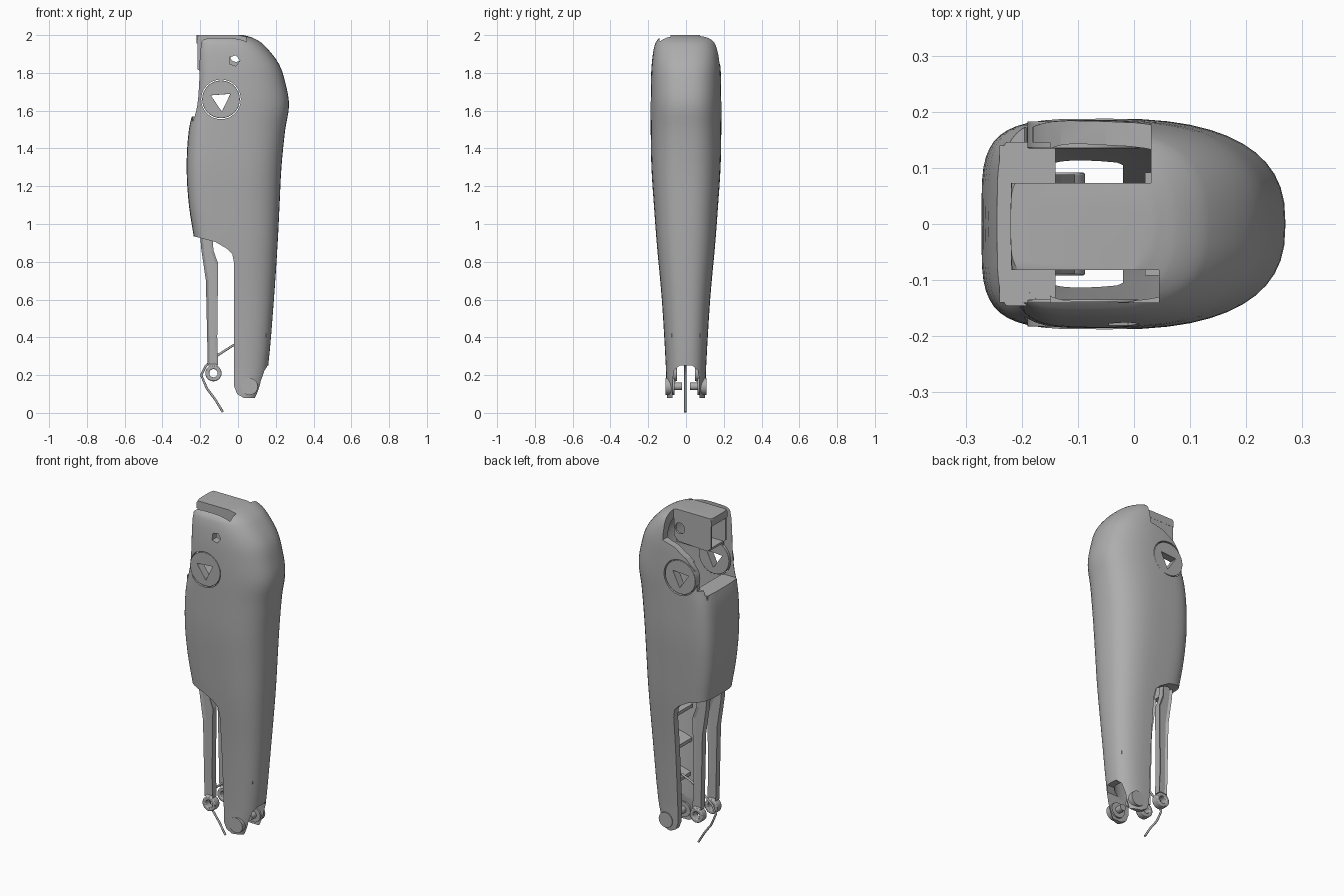
import bpy, bmesh, math
from mathutils import Vector

if "Cube" in bpy.data.objects:
    bpy.data.objects.remove(bpy.data.objects["Cube"])

grey = bpy.data.materials.new("plain grey")
grey.use_nodes = True
colour = (0.42, 0.42, 0.42, 1)
grey.diffuse_color = colour
grey.node_tree.nodes["Principled BSDF"].inputs["Base Color"].default_value = colour


def finish(bm, name):
    bmesh.ops.recalc_face_normals(bm, faces=bm.faces)
    mesh = bpy.data.meshes.new(name)
    bm.to_mesh(mesh)
    bm.free()
    ob = bpy.data.objects.new(name, mesh)
    bpy.context.collection.objects.link(ob)
    mesh.materials.append(grey)
    return ob


def select(ob):
    bpy.ops.object.select_all(action='DESELECT')
    ob.select_set(True)
    bpy.context.view_layer.objects.active = ob


def smooth(ob, angle=35):
    select(ob)
    bpy.ops.object.shade_smooth_by_angle(angle=math.radians(angle))


def prism(name, outline, lo, hi, axis='Y'):
    """Extrude a 2D outline (x,z along Y, or y,z along X) from lo to hi."""
    bm = bmesh.new()
    ends = []
    for d in (lo, hi):
        ends.append([bm.verts.new((a, d, b) if axis == 'Y' else (d, a, b)) for a, b in outline])
    n = len(outline)
    bm.faces.new(ends[0])
    bm.faces.new(ends[1][::-1])
    for i in range(n):
        j = (i + 1) % n
        bm.faces.new((ends[0][i], ends[1][i], ends[1][j], ends[0][j]))
    return finish(bm, name)


def box(name, x, y, z):
    return prism(name, [(x[0], z[0]), (x[1], z[0]), (x[1], z[1]), (x[0], z[1])], *y)


def disc(name, x, z, r, lo, hi, sides=32, turn=0.0):
    angles = [turn + math.tau * i / sides for i in range(sides)]
    return prism(name, [(x + r * math.cos(a), z + r * math.sin(a)) for a in angles], lo, hi)


def cut(ob, cutter):
    mod = ob.modifiers.new("cut", 'BOOLEAN')
    mod.object, mod.operation, mod.solver = cutter, 'DIFFERENCE', 'EXACT'
    select(ob)
    bpy.ops.object.modifier_apply(modifier=mod.name)
    bpy.data.objects.remove(cutter)


def bevel(ob, width):
    mod = ob.modifiers.new("bevel", 'BEVEL')
    mod.width, mod.segments, mod.limit_method = width, 2, 'ANGLE'


# Shell sections: height, back edge, front edge, half width, widest point
sections = [
    (2.0, -.22, .03, .1, -.08), (1.985, -.22, .08, .14, -.07), (1.95, -.22, .135, .165, -.06),
    (1.85, -.22, .215, .181, -.05), (1.75, -.22, .25, .186, -.05), (1.63, -.23, .27, .188, -.05),
    (1.5, -.26, .25, .187, -.05), (1.3, -.272, .23, .183, -.04), (1.1, -.26, .22, .17, -.03),
    (.9, -.23, .21, .155, -.01), (.6, -.2, .19, .128, .0), (.25, -.2, .16, .107, .0),
    (.14, -.2, .138, .104, .0), (.06, -.2, .1, .1, .0)]


def catmull(rows, steps=4):
    out = []
    for i in range(len(rows) - 1):
        p0, p1, p2 = (Vector(rows[k]) for k in (max(i - 1, 0), i, i + 1))
        p3 = Vector(rows[min(i + 2, len(rows) - 1)])
        h = p1[0] - p2[0]
        # tangents scaled by height spacing
        m1 = (p2 - p0) * (h / max(p0[0] - p2[0], h))
        m2 = (p3 - p1) * (h / max(p1[0] - p3[0], h))
        for s in range(steps):
            t = s / steps
            out.append(p1 * (2*t**3 - 3*t*t + 1) + m1 * (t**3 - 2*t*t + t)
                       + p2 * (3*t*t - 2*t**3) + m2 * (t**3 - t*t))
    return out + [Vector(rows[-1])]


def loft(name, wall=0.0):
    bm = bmesh.new()
    rings = []
    count = 48
    for z, back, front, half, mid in catmull(sections):
        if wall:
            z -= wall * min(max((z - 1.6) / .4, 0), 1)
            if z < .1:
                z -= .15
        ring = []
        for i in range(count):
            c, s = math.cos(math.tau * i / count), math.sin(math.tau * i / count)
            n = 2.55 if c > 0 else 4.5
            reach = front - wall - mid if c > 0 else mid - back - wall
            x = mid + math.copysign(abs(c) ** (2 / n), c) * reach
            y = math.copysign(abs(s) ** (2 / n), s) * (half - wall)
            ring.append(bm.verts.new((x, y, z)))
        rings.append(ring)
    for a, b in zip(rings, rings[1:]):
        for i in range(count):
            j = (i + 1) % count
            bm.faces.new((a[i], a[j], b[j], b[i]))
    bm.faces.new(rings[0])
    bm.faces.new(rings[-1])
    return finish(bm, name)


# Hollow shell with the open channel below the calf
shell = loft("leg_shell")
cut(shell, loft("hollow", .04))
cut(shell, prism("channel", [
    (-.5, .95), (-.235, .935), (-.12, .905), (-.06, .87), (-.03, .84), (-.02, .79), (-.02, .14),
    (-.005, .1), (.03, .08), (.12, .08), (.12, -.2), (-.5, -.2)], -.4, .4))
# Knee opening, top slots and the lowered cheek
cut(shell, box("knee", (-.5, -.15), (-.145, .145), (1.57, 1.955)))
cut(shell, box("slot_a", (-.5, .03), (.073, .143), (1.85, 2.2)))
cut(shell, box("slot_b", (-.5, .045), (-.14, -.082), (1.85, 2.2)))
cut(shell, prism("cheek", [
    (.03, 2.2), (.03, 1.85), (-.05, 1.83), (-.13, 1.78), (-.18, 1.72), (-.195, 1.6),
    (-.5, 1.6), (-.5, 2.2)], .073, .4))
# Ankle fork arch, joint hole and small pin hole
cut(shell, prism("arch", [
    (-.068, -.1), (.068, -.1), (.072, .17), (.062, .225), (.035, .25), (-.035, .25),
    (-.062, .225), (-.072, .17)], -.4, .4, 'X'))
cut(shell, disc("joint_hole", -.09, 1.66, .105, -.4, .4))
cut(shell, disc("pin_hole", -.02, 1.865, .03, -.4, -.1, 5))
smooth(shell)

# Box-shaped knee housing under the top strip
for side, y in (("left", .06), ("right", -.078)):
    plate = prism("housing_plate_" + side, [
        (-.215, 1.98), (.03, 1.97), (.03, 1.84), (0, 1.81), (-.19, 1.8), (-.215, 1.82)], y, y + .012)
    cut(plate, disc("plate_hole", -.01, 1.89, .032, -.3, .3, 16))
box("housing_floor", (-.2, .02), (-.07, .065), (1.8, 1.812))

# Knee caps with three-cornered openings, pins and bolts on both sides
for side, s in (("left", 1), ("right", -1)):
    lo, hi = sorted((s * .135, s * .183))
    cap = disc("knee_cap_" + side, -.09, 1.66, .1, lo, hi)
    cut(cap, disc("socket", -.09, 1.655, .06, -.4, .4, 3, .6))
    bevel(cap, .004)
    smooth(cap)
    lo, hi = sorted((s * .06, s * .108))
    smooth(disc("ankle_boss_" + side, .06, .14, .045, lo, hi, 20))
    lo, hi = sorted((s * .02, s * .07))
    smooth(disc("ankle_pin_" + side, .06, .14, .02, lo, hi, 16))

# Ledge on top of the calf and its bracket
box("calf_ledge", (-.24, -.14), (-.14, .14), (1.545, 1.57))
box("calf_bracket", (-.19, -.175), (.08, .14), (1.4, 1.56))

# Ribs inside the lower channel
for i, z in enumerate((.35, .55, .75)):
    half = .062 + z * .04
    prism("channel_rib_%d" % i, [(.02, z), (.15, z + .05), (.15, z + .07), (.02, z + .02)], -half, half)

# Two grooved push rods with eyelets
for side, y in (("left", .07), ("right", -.07)):
    rod = prism("push_rod_" + side, [
        (-.205, 1.0), (-.195, .87), (-.17, .7), (-.16, .25), (-.105, .25), (-.11, .4),
        (-.105, .79), (-.13, .86), (-.14, 1.0)], y - .018, y + .018)
    bm = bmesh.new()
    bm.from_mesh(rod.data)
    flats = [f for f in bm.faces if abs(f.normal.y) > .9]
    bmesh.ops.inset_individual(bm, faces=flats, thickness=.014, depth=-.008)
    bm.to_mesh(rod.data)
    bm.free()
    eye = disc("rod_eyelet_" + side, -.13, .21, .043, y - .022, y + .022)
    cut(eye, disc("eye_hole", -.13, .21, .022, -.4, .4, 16))
    bevel(eye, .005)
    smooth(eye)

# Thin bent cable
curve = bpy.data.curves.new("cable", 'CURVE')
curve.dimensions = '3D'
curve.bevel_depth = .006
curve.use_fill_caps = True
path = [(.03, .38), (-.03, .355), (-.1, .31), (-.17, .25), (-.195, .2), (-.165, .13), (-.12, .07), (-.08, .004)]
spline = curve.splines.new('POLY')
spline.points.add(len(path) - 1)
for point, (x, z) in zip(spline.points, path):
    point.co = (x, -.004, z, 1)
curve.materials.append(grey)
bpy.context.collection.objects.link(bpy.data.objects.new("cable", curve))
